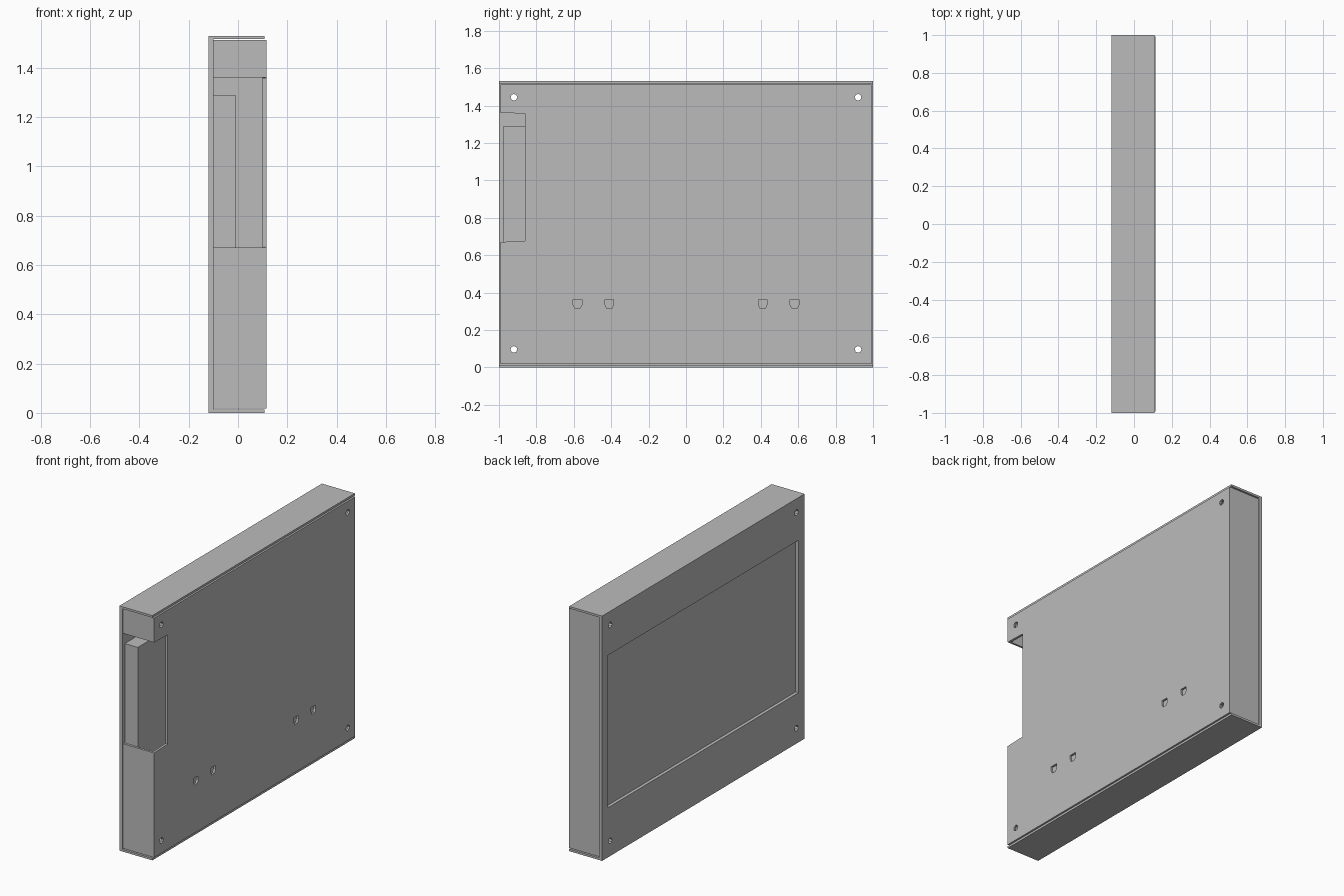
import bpy, bmesh, math
from mathutils import Vector

cube = bpy.data.objects.get("Cube")
if cube:
    bpy.data.objects.remove(cube, do_unlink=True)

GREY = (0.5, 0.5, 0.5, 1.0)
plastic = bpy.data.materials.new("grey plastic")
plastic.use_nodes = True
plastic.diffuse_color = GREY
plastic.node_tree.nodes["Principled BSDF"].inputs["Base Color"].default_value = GREY


def prism(name, axis, profile, start, end):
    """Extrude a 2D outline along an axis; the outline uses the other two axes in order."""
    bm = bmesh.new()

    def point(p, depth):
        co = list(p)
        co.insert(axis, depth)
        return Vector(co)

    face = bm.faces.new([bm.verts.new(point(p, start)) for p in profile])
    made = bmesh.ops.extrude_face_region(bm, geom=[face])
    shift = point((0, 0), end - start)
    bmesh.ops.translate(bm, vec=shift,
                        verts=[v for v in made["geom"] if isinstance(v, bmesh.types.BMVert)])
    bmesh.ops.recalc_face_normals(bm, faces=bm.faces)
    mesh = bpy.data.meshes.new(name)
    bm.to_mesh(mesh)
    bm.free()
    mesh.materials.append(plastic)
    obj = bpy.data.objects.new(name, mesh)
    bpy.context.collection.objects.link(obj)
    return obj


def rect(a0, a1, b0, b1):
    return [(a0, b0), (a1, b0), (a1, b1), (a0, b1)]


def cut(obj, cutters):
    """Subtract every cutter and bake the result."""
    for c in cutters:
        c.hide_render = True
        mod = obj.modifiers.new("cut", "BOOLEAN")
        mod.operation, mod.solver, mod.object = "DIFFERENCE", "EXACT", c
    bpy.context.view_layer.update()
    baked = bpy.data.meshes.new_from_object(
        obj.evaluated_get(bpy.context.evaluated_depsgraph_get()))
    obj.modifiers.clear()
    obj.data = baked
    for c in cutters:
        bpy.data.objects.remove(c, do_unlink=True)


def screw_cutters():
    holes = []
    for y in (-0.92, 0.92):
        for z in (0.096, 1.444):
            ring = [(y + 0.018 * math.cos(k * math.tau / 8),
                     z + 0.018 * math.sin(k * math.tau / 8)) for k in range(8)]
            holes.append(prism("screw_cutter", 0, ring, -0.2, 0.2))
    return holes


# Front bezel: face plate with top and bottom walls, display window cut through
FRONT, INNER, BACK = -0.12, -0.1, 0.115
TOP, WALL = 1.53, 0.013
bezel = prism("front_bezel", 1, [
    (FRONT, 0), (0.108, 0), (0.108, WALL), (INNER, WALL),
    (INNER, TOP - WALL), (0.108, TOP - WALL), (0.108, TOP), (FRONT, TOP)], -1, 1)
window = prism("window_cutter", 0, rect(-0.94, 0.94, 0.31, 1.263), -0.2, -0.05)
cut(bezel, [window] + screw_cutters())

# Back cover: rear plate with side walls, port notch, screw holes and hanging slots
SIDE = 0.993
cover = prism("back_cover", 2, [
    (INNER, -SIDE), (BACK, -SIDE), (BACK, SIDE), (INNER, SIDE),
    (INNER, SIDE - WALL), (BACK - 0.015, SIDE - WALL),
    (BACK - 0.015, WALL - SIDE), (INNER, WALL - SIDE)], WALL + 0.004, TOP - WALL - 0.004)
notch = prism("notch_cutter", 0, [(-1.1, 0.667), (-0.86, 0.675),
                                  (-0.86, 1.357), (-1.1, 1.364)], -0.2, 0.2)
slots = []
for y in (-0.58, -0.41, 0.41, 0.58):
    outline = [(y - 0.023, 0.362), (y - 0.023, 0.335), (y - 0.014, 0.316),
               (y + 0.014, 0.316), (y + 0.023, 0.335), (y + 0.023, 0.362)]
    slots.append(prism("slot_cutter", 0, outline, 0.05, 0.2))
cut(cover, [notch] + slots + screw_cutters())

# Display module behind the window
prism("display_module", 0, rect(-0.975, 0.975, 0.28, 1.29), INNER, -0.01)
